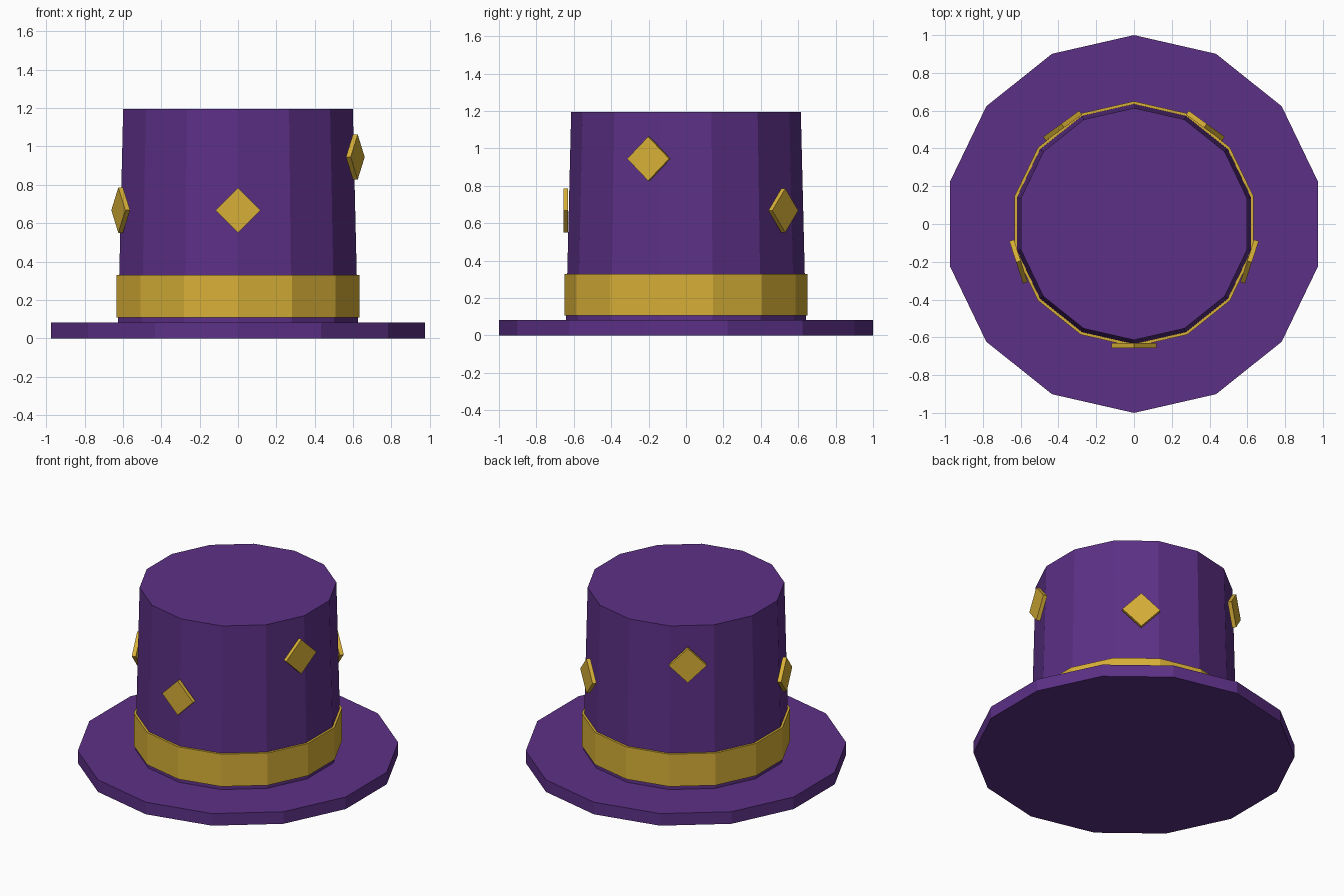
import bpy, bmesh, math
from mathutils import Matrix

if "Cube" in bpy.data.objects:
    bpy.data.objects.remove(bpy.data.objects["Cube"])

SIDES = 14


def material(name, rgb):
    m = bpy.data.materials.new(name)
    m.diffuse_color = (*rgb, 1.0)
    m.use_nodes = True
    m.node_tree.nodes["Principled BSDF"].inputs["Base Color"].default_value = m.diffuse_color
    return m


purple = material("purple felt", (0.107, 0.0296, 0.240))
gold = material("gold trim", (0.68, 0.43, 0.038))


def finish(name, bm, mat):
    bmesh.ops.recalc_face_normals(bm, faces=bm.faces)
    me = bpy.data.meshes.new(name)
    bm.to_mesh(me)
    bm.free()
    me.materials.append(mat)
    ob = bpy.data.objects.new(name, me)
    bpy.context.collection.objects.link(ob)
    return ob


def drum(name, r0, r1, z0, z1, mat):
    """Closed faceted drum with a corner pointing along +y and -y."""
    bm = bmesh.new()
    rings = []
    for r, z in ((r0, z0), (r1, z1)):
        angles = [math.pi / 2 + math.tau * i / SIDES for i in range(SIDES)]
        rings.append([bm.verts.new((r * math.cos(a), r * math.sin(a), z)) for a in angles])
    low, high = rings
    bm.faces.new(low[::-1])
    bm.faces.new(high)
    for i in range(SIDES):
        j = (i + 1) % SIDES
        bm.faces.new((low[i], low[j], high[j], high[i]))
    return finish(name, bm, mat)


def diamond(name, angle, z, half=0.118, thick=0.026, radius=0.643):
    """Square plate standing on a corner, facing outwards."""
    bm = bmesh.new()
    bmesh.ops.create_cube(bm, size=1.0)
    side = half * math.sqrt(2)
    m = (Matrix.Rotation(angle, 4, 'Z') @ Matrix.Translation((radius, 0, z))
         @ Matrix.Rotation(math.pi / 4, 4, 'X') @ Matrix.Diagonal((thick, side, side, 1)))
    bm.transform(m)
    return finish(name, bm, gold)


# Brim, tapered crown and band
drum("brim", 1.0, 1.0, 0.0, 0.083, purple)
drum("crown", 0.641, 0.614, 0.083, 1.195, purple)
drum("hat_band", 0.65, 0.65, 0.108, 0.33, gold)

# Five diamonds around the crown, alternating low and high
for i in range(5):
    diamond(f"diamond_{i + 1}", math.radians(-90 + 72 * i), 0.945 if i % 2 else 0.668)
